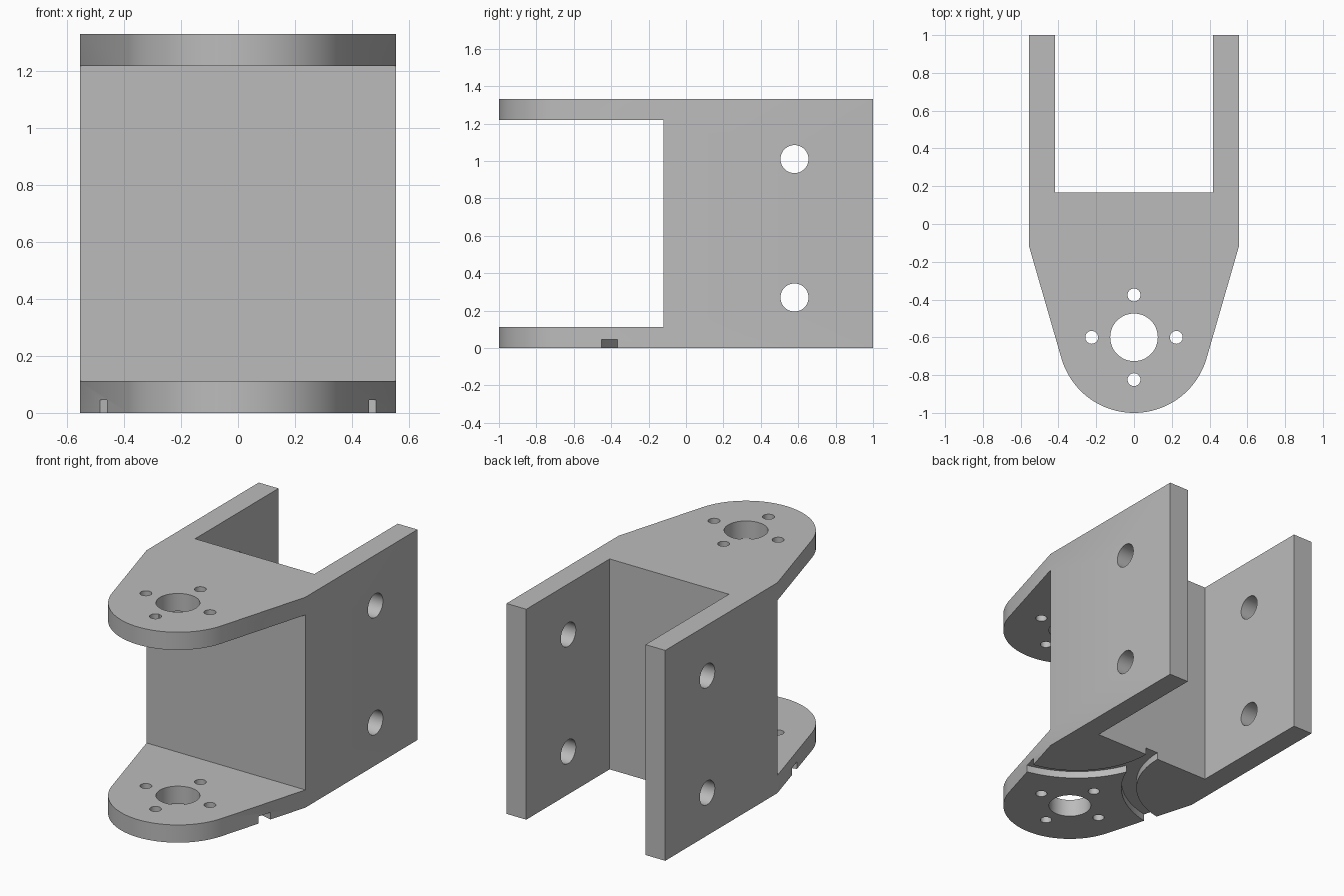
import bpy, bmesh, math
from mathutils import Matrix, Vector

cube = bpy.data.objects.get("Cube")
if cube:
    bpy.data.objects.remove(cube, do_unlink=True)

HEIGHT, PLATE, HALF_W, SLOT_W = 1.33, 0.112, 0.555, 0.417
SHOULDER, SLOT_Y, HUB_Y, HUB_R = -0.12, 0.167, -0.6, 0.4
GROOVE_DEPTH = 0.045

grey = bpy.data.materials.new("plain grey")
grey.use_nodes = True
colour = (0.5, 0.5, 0.5, 1)
grey.diffuse_color = colour
grey.node_tree.nodes["Principled BSDF"].inputs["Base Color"].default_value = colour


def make_object(name, bm):
    bmesh.ops.recalc_face_normals(bm, faces=bm.faces)
    mesh = bpy.data.meshes.new(name)
    bm.to_mesh(mesh)
    bm.free()
    mesh.materials.append(grey)
    obj = bpy.data.objects.new(name, mesh)
    bpy.context.collection.objects.link(obj)
    return obj


def prism(name, outline, z0, z1):
    bm = bmesh.new()
    face = bm.faces.new([bm.verts.new((x, y, z0)) for x, y in outline])
    up = bmesh.ops.extrude_face_region(bm, geom=[face])
    verts = [v for v in up["geom"] if isinstance(v, bmesh.types.BMVert)]
    bmesh.ops.translate(bm, verts=verts, vec=(0, 0, z1 - z0))
    return make_object(name, bm)


def cylinder(name, centre, radius, length, axis="Z"):
    bm = bmesh.new()
    turn = Matrix.Rotation(math.pi / 2, 4, "Y") if axis == "X" else Matrix()
    bmesh.ops.create_cone(bm, cap_ends=True, segments=48, radius1=radius, radius2=radius,
                          depth=length, matrix=Matrix.Translation(centre) @ turn)
    return make_object(name, bm)


def arc(cx, cy, radius, start, end, steps):
    angles = [start + (end - start) * i / steps for i in range(steps + 1)]
    return [(cx + radius * math.cos(a), cy + radius * math.sin(a)) for a in angles]


# Bracket outline: forked back, tapered sides tangent to a round nose
to_corner = Vector((HALF_W, SHOULDER - HUB_Y))
tangent = math.atan2(to_corner.y, to_corner.x) - math.acos(HUB_R / to_corner.length)
nose = arc(0, HUB_Y, HUB_R, math.pi - tangent, 2 * math.pi + tangent, 64)
right_side = [(-SLOT_W, SLOT_Y), (-SLOT_W, 1), (-HALF_W, 1), (-HALF_W, SHOULDER)]
left_side = [(-x, y) for x, y in reversed(right_side)]
bracket = prism("hinge_bracket", right_side + nose + left_side, 0, HEIGHT)

# Opening between the two nose plates
cutters = [prism("front_gap", [(-1, -2), (1, -2), (1, SHOULDER), (-1, SHOULDER)],
                 PLATE, HEIGHT - PLATE)]

# Hub bore and its ring of screw holes, through both plates
middle = HEIGHT / 2
cutters.append(cylinder("hub_bore", (0, HUB_Y, middle), 0.126, 2))
for x, y in arc(0, HUB_Y, 0.224, 0, 1.5 * math.pi, 3):
    cutters.append(cylinder("screw_hole", (x, y, middle), 0.034, 2))

# Mounting holes through both side walls
for z in (0.27, 1.01):
    cutters.append(cylinder("mounting_hole", (0, 0.58, z), 0.075, 2, "X"))

# Two curved grooves under the base, joined at the back and leaving at the sides
for side in (-1, 1):
    start, end = math.pi, math.radians(278)
    outer = arc(0.585, 0.165, 0.63, start, end, 32)
    inner = arc(0.585, 0.165, 0.54, end, start, 32)
    back = [(0.045, 0.2), (-0.045, 0.2)]
    outline = [(side * x, y) for x, y in outer + inner + back]
    cutters.append(prism("cable_groove", outline, -0.1, GROOVE_DEPTH))

# Cut everything, then drop the cutters
bpy.context.view_layer.objects.active = bracket
for cutter in cutters:
    cutter.hide_render = True
    cut = bracket.modifiers.new(cutter.name, "BOOLEAN")
    cut.operation, cut.solver, cut.object = "DIFFERENCE", "EXACT", cutter
    bpy.ops.object.modifier_apply(modifier=cut.name)
for cutter in cutters:
    bpy.data.objects.remove(cutter, do_unlink=True)

bpy.ops.object.select_all(action="DESELECT")
bracket.select_set(True)
bpy.ops.object.shade_smooth_by_angle(angle=math.radians(30))
